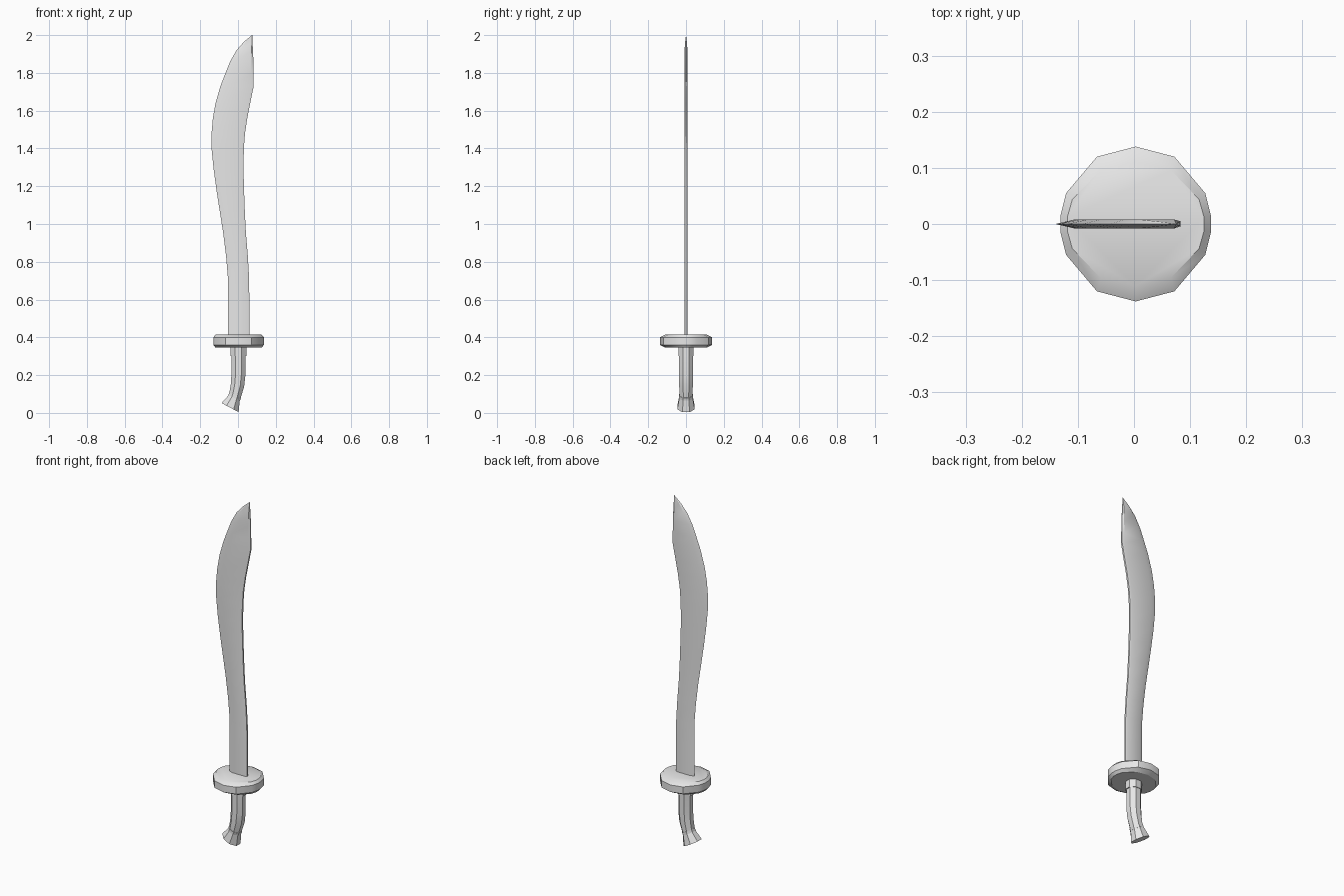
import bpy, bmesh, math
from mathutils import Vector

cube = bpy.data.objects.get("Cube")
if cube:
    bpy.data.objects.remove(cube, do_unlink=True)

steel = bpy.data.materials.new("grey_steel")
steel.use_nodes = True
GREY = (0.8, 0.8, 0.8, 1)
steel.diffuse_color = GREY
steel.node_tree.nodes["Principled BSDF"].inputs["Base Color"].default_value = GREY


def loft(name, rings, angle):
    """Skin a closed solid through rings with equal point counts."""
    bm = bmesh.new()
    loops = [[bm.verts.new(p) for p in ring] for ring in rings]
    n = len(loops[0])
    for a, b in zip(loops, loops[1:]):
        for i in range(n):
            j = (i + 1) % n
            bm.faces.new((a[i], a[j], b[j], b[i]))
    bm.faces.new(loops[0][::-1])
    bm.faces.new(loops[-1])
    bmesh.ops.recalc_face_normals(bm, faces=bm.faces)
    mesh = bpy.data.meshes.new(name)
    bm.to_mesh(mesh)
    bm.free()
    obj = bpy.data.objects.new(name, mesh)
    bpy.context.collection.objects.link(obj)
    mesh.materials.append(steel)
    bpy.ops.object.select_all(action='DESELECT')
    obj.select_set(True)
    bpy.context.view_layer.objects.active = obj
    bpy.ops.object.shade_smooth_by_angle(angle=math.radians(angle))
    return obj


# Blade: height, cutting edge x, spine x
stations = [
    (0.40, -.053, .060), (0.58, -.053, .060), (0.71, -.053, .059),
    (0.83, -.063, .052), (0.95, -.078, .042), (1.07, -.097, .036),
    (1.18, -.114, .032), (1.29, -.129, .029), (1.40, -.140, .031),
    (1.48, -.140, .037), (1.56, -.133, .049), (1.64, -.119, .065),
    (1.73, -.093, .083), (1.79, -.070, .083), (1.86, -.042, .082),
    (1.92, -.008, .079), (1.965, .032, .077), (2.0, .074, .076),
]
blade_rings = []
for z, edge, spine in stations:
    width = spine - edge
    bevel = edge + 0.2 * width
    back = spine - 0.08 * width
    half = 0.008 * min(1, width / 0.08)
    tip = half * (0.6 if z < 1.74 else 0.3)
    blade_rings.append([(edge, 0, z), (bevel, -half, z), (back, -half, z),
                        (spine, -tip, z), (spine, tip, z),
                        (back, half, z), (bevel, half, z)])
loft("blade", blade_rings, 25)

# Guard: faceted disc with chamfered rims
quarter = [(0, .138), (.069, .120), (.124, .055), (.134, .015)]
right_side = quarter + [(x, -y) for x, y in quarter[::-1]]
outline = right_side + [(-x, y) for x, y in right_side[-2:0:-1]]


def guard_ring(z, sx, sy):
    return [(0.003 + x * sx, y * sy, z) for x, y in outline]


loft("guard", [guard_ring(.345, .91, .8), guard_ring(.360, 1, 1),
               guard_ring(.400, 1, 1), guard_ring(.414, .91, .8)], 30)


def octagon(x, z, rx, ry, tilt=0):
    """Eight-sided ring facing along the handle, leaning by tilt degrees."""
    t = math.radians(tilt)
    ring = []
    for k in range(8):
        a = math.radians(22.5 + 45 * k)
        u, v = rx * math.cos(a) / math.cos(math.pi / 8), ry * math.sin(a) / math.cos(math.pi / 8)
        ring.append(Vector((x + u * math.cos(t), v, z - u * math.sin(t))))
    return ring


# Handle parts, from top to bottom
loft("collar", [octagon(.002, .30, .042, .039), octagon(.002, .35, .042, .039)], 30)
loft("grip", [octagon(.002, .305, .037, .036), octagon(.002, .20, .037, .036, 3),
              octagon(-.003, .145, .036, .036, 12),
              octagon(-.018, .083, .032, .034, 25)], 30)
loft("pommel_ring", [octagon(-.015, .094, .034, .037, 25),
                     octagon(-.020, .080, .034, .037, 25)], 30)
loft("pommel", [octagon(-.019, .082, .032, .036, 26),
                octagon(-.042, .028, .051, .046, 28)], 30)
